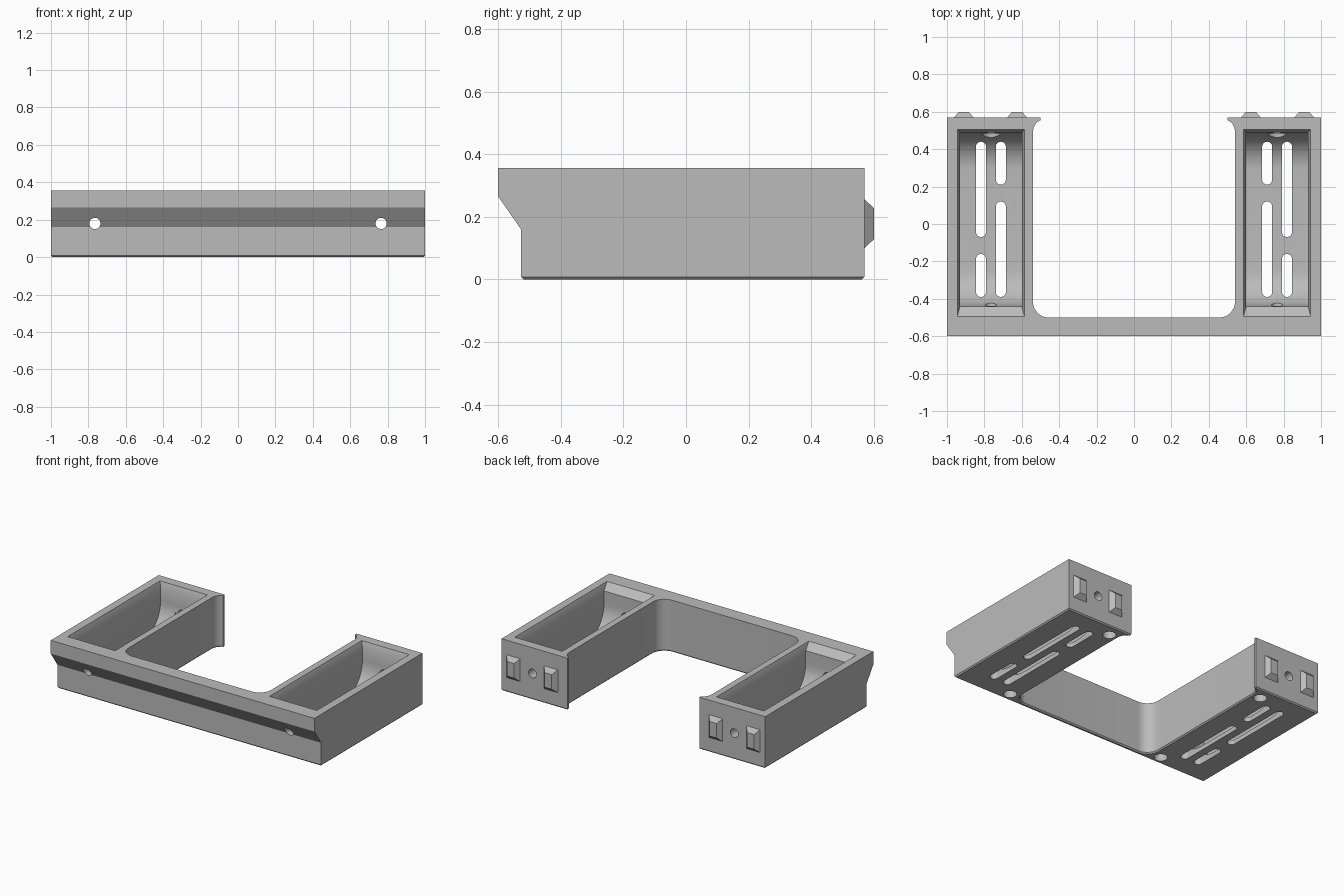
import bpy, bmesh
from math import sin, cos, pi, radians
from mathutils import Matrix

if "Cube" in bpy.data.objects:
    bpy.data.objects.remove(bpy.data.objects["Cube"])

grey = bpy.data.materials.new("plain grey")
grey.use_nodes = True
colour = (0.5, 0.5, 0.5, 1)
grey.diffuse_color = colour
grey.node_tree.nodes["Principled BSDF"].inputs["Base Color"].default_value = colour

TOP, BACK, MID = 0.356, 0.57, 0.765


def finish(name, bm):
    bmesh.ops.recalc_face_normals(bm, faces=bm.faces)
    mesh = bpy.data.meshes.new(name)
    bm.to_mesh(mesh)
    bm.free()
    mesh.materials.append(grey)
    ob = bpy.data.objects.new(name, mesh)
    bpy.context.collection.objects.link(ob)
    return ob


def loft(name, rings):
    """Skin a stack of equal-length rings and cap both ends."""
    bm = bmesh.new()
    loops = [[bm.verts.new(p) for p in ring] for ring in rings]
    n = len(loops[0])
    for a, b in zip(loops, loops[1:]):
        for i in range(n):
            j = (i + 1) % n
            bm.faces.new((a[i], a[j], b[j], b[i]))
    bm.faces.new(loops[0])
    bm.faces.new(loops[-1])
    return finish(name, bm)


def rod(name, radius, start, end, axis):
    """Cylinder along y or z between two points."""
    bm = bmesh.new()
    turn = Matrix.Rotation(pi / 2, 4, "X") if axis == "Y" else Matrix()
    length = sum(abs(e - s) for s, e in zip(start, end))
    centre = [(s + e) / 2 for s, e in zip(start, end)]
    bmesh.ops.create_cone(bm, cap_ends=True, segments=32, radius1=radius, radius2=radius,
                          depth=length, matrix=Matrix.Translation(centre) @ turn)
    return finish(name, bm)


def arc(cx, cy, rx, ry, a, b, n=12):
    return [(cx + rx * cos(radians(a + (b - a) * i / n)),
             cy + ry * sin(radians(a + (b - a) * i / n))) for i in range(n + 1)]


def u_outline(front, inset, z):
    """U-shaped plan with flared tips and rounded inner corners."""
    half = [(1 - inset, front + inset), (1 - inset, BACK - inset), (0.5 + inset, BACK - inset)]
    half += arc(0.487, 0.49, 0.053 + inset, 0.067 + inset, 75, 0, 8)
    half += arc(0.455, -0.415, 0.085 + inset, 0.085 + inset, 0, -90)
    plan = half + [(-x, y) for x, y in reversed(half)]
    return [(x, y, z) for x, y in plan]


# Main frame with undercut front and a tiny bottom chamfer
frame = loft("frame", [u_outline(-0.527, 0.008, 0), u_outline(-0.527, 0, 0.008),
                       u_outline(-0.527, 0, 0.16), u_outline(-0.6, 0, 0.265),
                       u_outline(-0.6, 0, TOP)])


def cut(cutter):
    cutter.hide_render = True
    mod = frame.modifiers.new("cut", "BOOLEAN")
    mod.operation, mod.solver, mod.object = "DIFFERENCE", "EXACT", cutter
    bpy.context.view_layer.objects.active = frame
    bpy.ops.object.modifier_apply(modifier=mod.name)
    bpy.data.objects.remove(cutter)


def lip_ring(s, t):
    """Rectangle of the flared pocket mouth; t is 0 at its foot, 1 at the top."""
    g = 0.015 * t
    x0, x1, y0, y1 = 0.6 - g, 0.93 + g, -0.44 - 0.055 * t, 0.49 + g
    z = 0.316 + (TOP - 0.316) * t
    return [(s * x, y, z) for x, y in ((x0, y0), (x1, y0), (x1, y1), (x0, y1))]


def slot(x, y0, y1):
    r = 0.027
    plan = arc(x, y1 - r, r, r, 0, 180) + arc(x, y0 + r, r, r, 180, 360)
    return loft("slot_cutter", [[(px, py, z) for px, py in plan] for z in (-0.1, 0.3)])


# Deep pocket with curved ends, in the y-z plane
pocket = arc(-0.24, 0.23, 0.2, 0.2, 180, 270, 16) + arc(0.29, 0.23, 0.2, 0.2, 270, 360, 16)
pocket += [(0.49, 0.45), (-0.44, 0.45)]

for s, side in ((1, "left"), (-1, "right")):
    cut(loft("pocket_cutter", [[(s * x, y, z) for y, z in pocket] for x in (0.6, 0.93)]))
    cut(loft("lip_cutter", [lip_ring(s, -0.2), lip_ring(s, 1.2)]))
    # Floor slots
    for x, y0, y1 in ((0.712, 0.21, 0.44), (0.712, -0.39, 0.12),
                      (0.818, -0.07, 0.44), (0.818, -0.39, -0.16)):
        cut(slot(s * x, y0, y1))
    # Screw holes through both end walls, with a counterbore at the back
    m = s * MID
    cut(rod("screw_cutter", 0.03, (m, -0.8, 0.18), (m, 0.8, 0.18), "Y"))
    cut(rod("counterbore_cutter", 0.05, (m, 0.35, 0.18), (m, 0.485, 0.18), "Y"))
    # Blind round recesses underneath
    for y in (-0.465, 0.485):
        cut(rod("recess_cutter", 0.042, (s * 0.605, y, -0.05), (s * 0.605, y, 0.05), "Z"))
    # Bevelled locating nubs on the back
    for i, x in enumerate((0.625, 0.91)):
        rings = []
        for y, w, h in ((BACK - 0.005, 0.052, 0.078), (BACK, 0.052, 0.078), (0.6, 0.027, 0.05)):
            rings.append([(s * x + a * w, y, 0.178 + b * h)
                          for a, b in ((-1, -1), (1, -1), (1, 1), (-1, 1))])
        loft(f"{side}_{('inner', 'outer')[i]}_nub", rings)

# Smooth the curves, keep the edges crisp
bpy.ops.object.select_all(action="DESELECT")
frame.select_set(True)
bpy.context.view_layer.objects.active = frame
bpy.ops.object.shade_smooth_by_angle(angle=radians(25))
